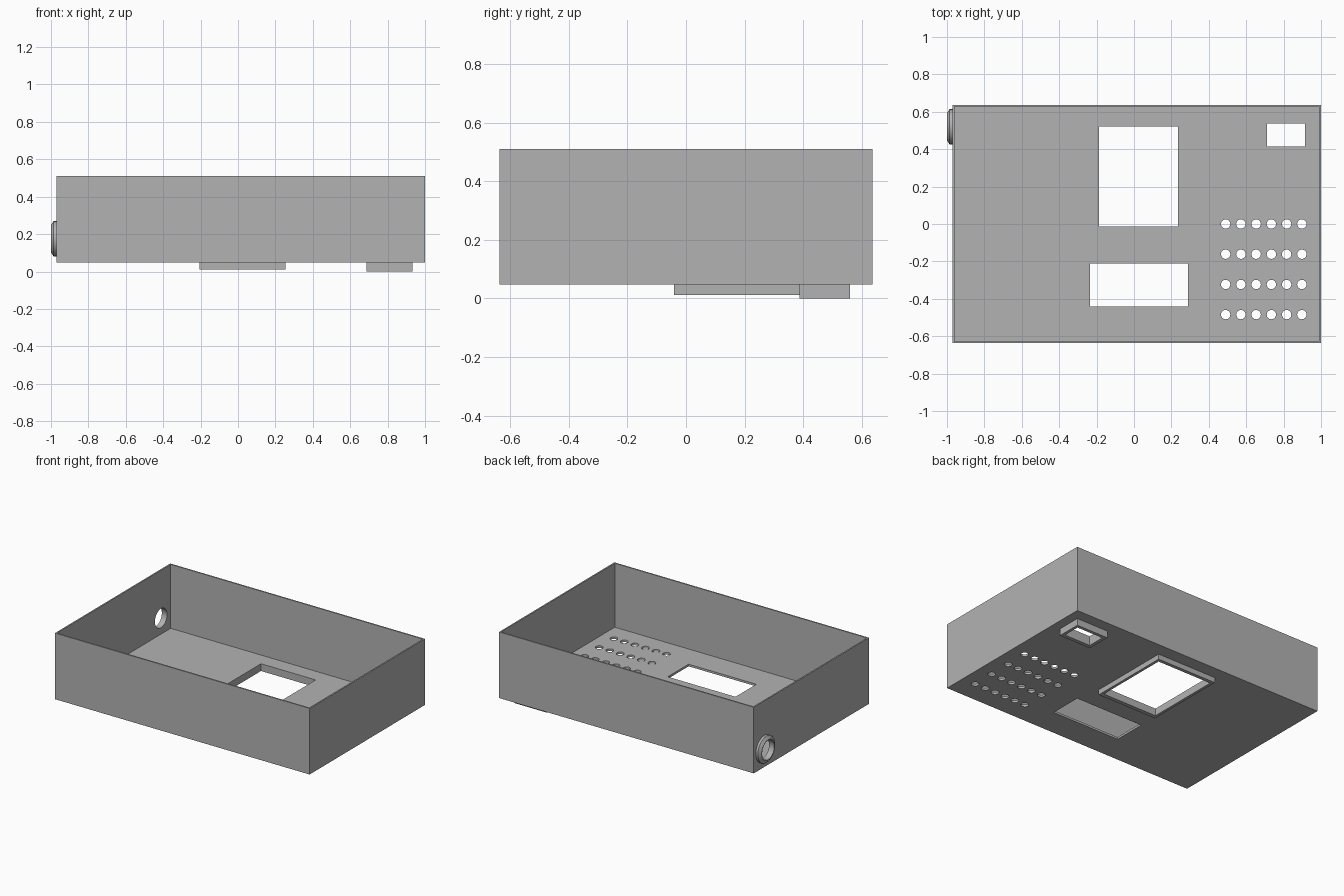
import bpy, bmesh, math
from mathutils import Matrix

cube = bpy.data.objects.get("Cube")
if cube:
    bpy.data.objects.remove(cube, do_unlink=True)

grey = bpy.data.materials.new("plain grey")
grey.use_nodes = True
colour = (0.45, 0.45, 0.45, 1)
grey.diffuse_color = colour
grey.node_tree.nodes["Principled BSDF"].inputs["Base Color"].default_value = colour

BOTTOM, TOP, WALL, FLOOR = 0.048, 0.51, 0.01, 0.015
FLOOR_TOP = BOTTOM + FLOOR


def make(name, bm):
    bmesh.ops.recalc_face_normals(bm, faces=bm.faces)
    mesh = bpy.data.meshes.new(name)
    bm.to_mesh(mesh)
    bm.free()
    mesh.materials.append(grey)
    ob = bpy.data.objects.new(name, mesh)
    bpy.context.collection.objects.link(ob)
    return ob


def add_box(bm, x, y, z):
    size = [b - a for a, b in (x, y, z)]
    mid = [(a + b) / 2 for a, b in (x, y, z)]
    m = Matrix.Translation(mid) @ Matrix.Diagonal((*size, 1))
    bmesh.ops.create_cube(bm, size=1, matrix=m)


def add_cylinder(bm, centre, radius, depth, turn=None, sides=24):
    m = Matrix.Translation(centre) @ (turn or Matrix())
    bmesh.ops.create_cone(bm, cap_ends=True, segments=sides, radius1=radius,
                          radius2=radius, depth=depth, matrix=m)


def box(name, x, y, z):
    bm = bmesh.new()
    add_box(bm, x, y, z)
    return make(name, bm)


def cut(ob, bm):
    """Subtract the shapes in bm from the object."""
    cutter = make("cutter", bm)
    cutter.hide_render = True
    mod = ob.modifiers.new("cut", 'BOOLEAN')
    mod.operation, mod.solver, mod.object = 'DIFFERENCE', 'EXACT', cutter
    bpy.context.view_layer.objects.active = ob
    bpy.ops.object.modifier_apply(modifier=mod.name)
    bpy.data.objects.remove(cutter, do_unlink=True)


# Openings, as x and y ranges
screen = ((-0.187, 0.236), (-0.013, 0.521))
panel = ((-0.235, 0.289), (-0.441, -0.211))
switch_outer = ((0.688, 0.934), (0.388, 0.559))
switch_hole = ((0.711, 0.914), (0.414, 0.537))
THROUGH = (-0.1, 0.2)
port_y, port_z, port_r = 0.52, 0.175, 0.067

# Open-topped case
case = box("case", (-0.97, 1), (-0.637, 0.637), (BOTTOM, TOP))
inside = bmesh.new()
add_box(inside, (-0.97 + WALL, 1 - WALL), (-0.637 + WALL, 0.637 - WALL), (FLOOR_TOP, 1))
cut(case, inside)

# Windows, button holes and side port
holes = bmesh.new()
for x, y in (screen, panel, switch_outer):
    add_box(holes, x, y, THROUGH)
for row in range(4):
    for col in range(6):
        add_cylinder(holes, (0.49 + 0.0815 * col, -0.1615 * row, BOTTOM), 0.025, 0.2)
add_cylinder(holes, (-0.97, port_y, port_z), port_r, 0.1,
             Matrix.Rotation(math.pi / 2, 4, 'Y'), 32)
cut(case, holes)

# Raised frames on the underside
for name, outer, inner, z in (
        ("screen_frame", ((-0.206, 0.255), (-0.041, 0.545)), screen, (0.012, BOTTOM)),
        ("switch_frame", switch_outer, switch_hole, (0, FLOOR_TOP + 0.003))):
    frame = box(name, *outer, z)
    hole = bmesh.new()
    add_box(hole, *inner, THROUGH)
    cut(frame, hole)

# Chamfered collar round the side port, turned about the x axis
bm = bmesh.new()
profile = [(-0.97, port_r), (-0.97, 0.094), (-0.986, 0.094), (-1, 0.074), (-1, port_r)]
verts = [bm.verts.new((x, port_y, port_z + r)) for x, r in profile]
edges = [bm.edges.new((verts[i], verts[(i + 1) % len(verts)])) for i in range(len(verts))]
bmesh.ops.spin(bm, geom=verts + edges, cent=(0, port_y, port_z), axis=(1, 0, 0),
               angle=2 * math.pi, steps=32, use_merge=True)
bmesh.ops.remove_doubles(bm, verts=bm.verts, dist=0.0001)
collar = make("port_collar", bm)

# Smooth the round surfaces, keep the edges sharp
bpy.ops.object.select_all(action='DESELECT')
for ob in (case, collar):
    ob.select_set(True)
bpy.context.view_layer.objects.active = collar
bpy.ops.object.shade_smooth_by_angle(angle=math.radians(30))
